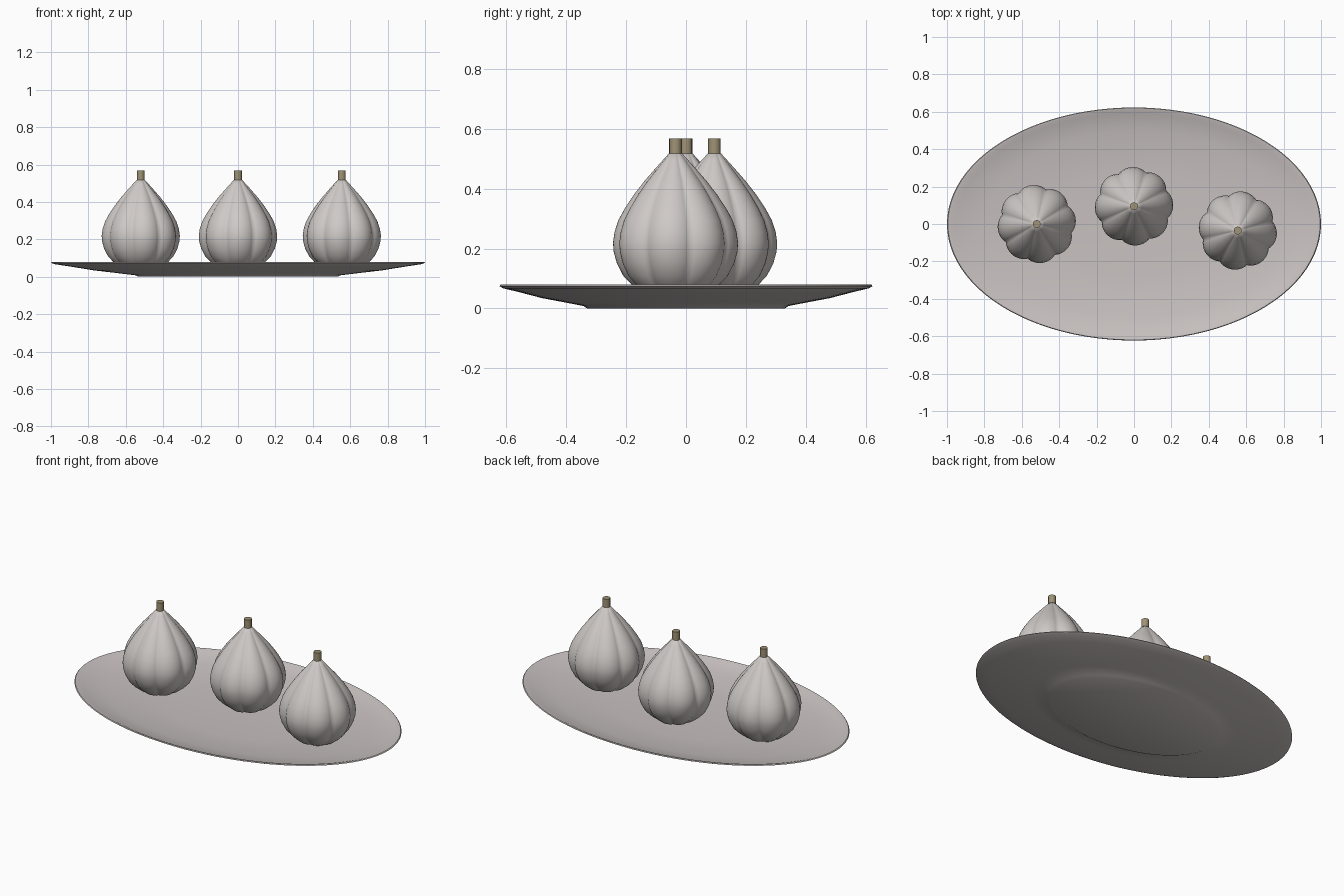
import bpy, bmesh, math

cube = bpy.data.objects.get("Cube")
if cube:
    bpy.data.objects.remove(cube, do_unlink=True)


def material(name, rgb):
    mat = bpy.data.materials.new(name)
    mat.use_nodes = True
    mat.diffuse_color = (*rgb, 1)
    mat.node_tree.nodes["Principled BSDF"].inputs["Base Color"].default_value = (*rgb, 1)
    return mat


def lathe(name, profile, mat, sides, location=(0, 0, 0), squash=1, shape=lambda a: 1, angle=40):
    """Spin a (radius, height) profile that starts and ends on the axis."""
    bm = bmesh.new()
    rings = []
    for r, z in profile:
        if r == 0:
            rings.append([bm.verts.new((0, 0, z))] * sides)
            continue
        ring = []
        for i in range(sides):
            a = math.tau * i / sides
            k = r * shape(a)
            ring.append(bm.verts.new((k * math.cos(a), k * math.sin(a) * squash, z)))
        rings.append(ring)
    for low, high in zip(rings, rings[1:]):
        for i in range(sides):
            j = (i + 1) % sides
            corners = dict.fromkeys((low[i], low[j], high[j], high[i]))
            bm.faces.new(list(corners))
    bmesh.ops.recalc_face_normals(bm, faces=bm.faces)
    mesh = bpy.data.meshes.new(name)
    bm.to_mesh(mesh)
    bm.free()
    obj = bpy.data.objects.new(name, mesh)
    bpy.context.collection.objects.link(obj)
    obj.location = location
    mesh.materials.append(mat)
    bpy.ops.object.select_all(action="DESELECT")
    obj.select_set(True)
    bpy.context.view_layer.objects.active = obj
    bpy.ops.object.shade_smooth_by_angle(angle=math.radians(angle))
    return obj


plate_mat = material("warm grey plate", (0.58, 0.54, 0.53))
fruit_mat = material("pale fruit", (0.62, 0.585, 0.565))
stem_mat = material("tan stem", (0.35, 0.29, 0.18))

# Shallow oval platter: underside, rolled rim, then the hollow upper side
platter = [(0, 0), (0.53, 0), (0.55, 0.008), (0.65, 0.02), (0.77, 0.034),
           (0.9, 0.055), (0.98, 0.067), (1, 0.074), (0.995, 0.079), (0.98, 0.078),
           (0.95, 0.069), (0.8, 0.052), (0.6, 0.036), (0.45, 0.03), (0, 0.027)]
lathe("oval_platter", platter, plate_mat, 96, squash=0.623)

# Teardrop fruits with eight soft lobes, each topped by a short stem
teardrop = [(0, 0.03), (0.06, 0.033), (0.11, 0.05), (0.148, 0.08), (0.175, 0.108),
            (0.197, 0.15), (0.208, 0.19), (0.21, 0.22), (0.205, 0.255), (0.192, 0.295),
            (0.17, 0.335), (0.14, 0.38), (0.105, 0.425), (0.07, 0.465),
            (0.043, 0.495), (0.022, 0.518), (0, 0.522)]
stem = [(0, 0.5), (0.021, 0.5), (0.021, 0.568), (0, 0.568)]


def lobes(a):
    return 0.91 + 0.09 * abs(math.cos(4 * a)) ** 0.8


for side, x, y, turn in (("right", -0.52, 0, 8), ("middle", 0, 0.095, 3), ("left", 0.555, -0.035, -8)):
    fruit = lathe(side + "_fruit", teardrop, fruit_mat, 96, (x, y, 0), shape=lobes, angle=60)
    fruit.rotation_euler.z = math.radians(turn)
    lathe(side + "_stem", stem, stem_mat, 16, (x, y, 0))
